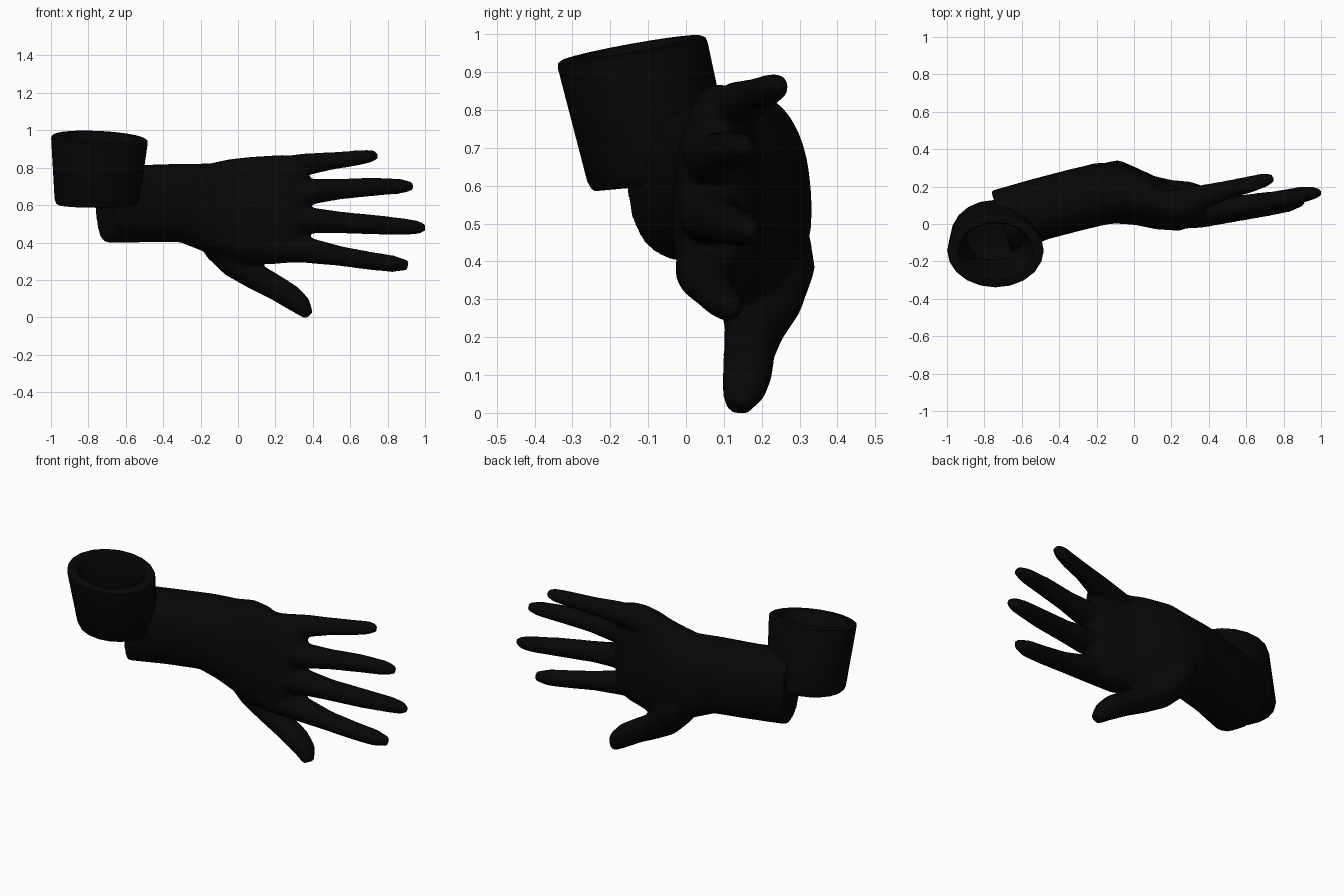
import bpy, bmesh, math
from mathutils import Vector

black = bpy.data.materials.new("soft black")
black.diffuse_color = (0.002, 0.002, 0.002, 1)


def spow(v, p):
    return math.copysign(abs(v) ** p, v)


def bridge(bm, rings):
    """Skin consecutive rings of vertices with quads."""
    for a, b in zip(rings, rings[1:]):
        n = len(a)
        for i in range(n):
            bm.faces.new((a[i], a[(i + 1) % n], b[(i + 1) % n], b[i]))


def loft(bm, path, power=1.0, n=24):
    """Tube through (x, y, z, depth radius, width radius[, upward thinning, hollow])."""
    pts = [Vector(p[:3]) for p in path]
    rings = []
    for i, p in enumerate(path):
        t = (pts[min(i + 1, len(pts) - 1)] - pts[max(i - 1, 0)]).normalized()
        a = Vector((0, 1, 0))
        a = (a - t * a.dot(t)).normalized()
        b = t.cross(a)
        thin, hollow = p[5:7] if len(p) > 5 else (0, 0)
        ring = []
        for k in range(n):
            c = spow(math.cos(math.tau * k / n), power)
            s = spow(math.sin(math.tau * k / n), power)
            depth = p[3] * c * (1 - thin * s) - hollow * max(c, 0) ** 2
            ring.append(bm.verts.new(pts[i] + a * depth + b * p[4] * s))
        rings.append(ring)
    bridge(bm, rings)
    bm.faces.new(rings[0][::-1])
    bm.faces.new(rings[-1])


def finish(bm, name):
    bmesh.ops.recalc_face_normals(bm, faces=bm.faces)
    me = bpy.data.meshes.new(name)
    bm.to_mesh(me)
    bm.free()
    me.materials.append(black)
    ob = bpy.data.objects.new(name, me)
    bpy.context.collection.objects.link(ob)
    bpy.context.view_layer.objects.active = ob
    ob.select_set(True)
    return ob


hand = bmesh.new()

# Forearm, wrist and palm
loft(hand, [
    (-0.708, 0.010, 0.605, 0.176, 0.206),
    (-0.50, 0.080, 0.608, 0.166, 0.207),
    (-0.30, 0.132, 0.612, 0.166, 0.210),
    (-0.18, 0.160, 0.592, 0.166, 0.232, 0.06, 0.0),
    (-0.08, 0.168, 0.583, 0.164, 0.262, 0.11, 0.0),
    (0.05, 0.138, 0.570, 0.145, 0.288, 0.16, 0.012),
    (0.15, 0.102, 0.573, 0.131, 0.290, 0.20, 0.020),
    (0.25, 0.084, 0.580, 0.118, 0.290, 0.16, 0.022),
    (0.31, 0.086, 0.585, 0.098, 0.282, 0.06, 0.015),
    (0.35, 0.086, 0.585, 0.072, 0.268),
    (0.38, 0.088, 0.585, 0.040, 0.250)], power=0.85, n=40)

# Fingers, from the smallest to the forefinger
fingers = [
    [(0.16, 0.105, 0.785, 0.070, 0.064), (0.36, 0.142, 0.817, 0.066, 0.060),
     (0.50, 0.183, 0.836, 0.050, 0.047), (0.62, 0.212, 0.850, 0.045, 0.042),
     (0.70, 0.235, 0.861, 0.038, 0.036), (0.745, 0.246, 0.868, 0.022, 0.022)],
    [(0.18, 0.080, 0.660, 0.095, 0.080), (0.38, 0.074, 0.671, 0.077, 0.069),
     (0.55, 0.095, 0.686, 0.057, 0.055), (0.72, 0.122, 0.698, 0.051, 0.050),
     (0.87, 0.145, 0.701, 0.041, 0.040), (0.935, 0.155, 0.700, 0.023, 0.023)],
    [(0.18, 0.070, 0.528, 0.095, 0.080), (0.38, 0.064, 0.519, 0.080, 0.070),
     (0.55, 0.085, 0.507, 0.060, 0.058), (0.75, 0.122, 0.494, 0.053, 0.052),
     (0.90, 0.157, 0.484, 0.044, 0.044), (0.965, 0.166, 0.480, 0.034, 0.036),
     (1.003, 0.166, 0.480, 0.016, 0.020)],
    [(0.16, 0.065, 0.380, 0.095, 0.088), (0.36, 0.056, 0.361, 0.077, 0.070),
     (0.55, 0.070, 0.327, 0.057, 0.053), (0.70, 0.090, 0.303, 0.051, 0.049),
     (0.83, 0.110, 0.286, 0.045, 0.045), (0.91, 0.122, 0.278, 0.022, 0.027)],
]
for f in fingers:
    loft(hand, f)

# Thumb, from its fleshy base to the tip
loft(hand, [
    (-0.14, 0.205, 0.450, 0.125, 0.085),
    (-0.09, 0.212, 0.385, 0.130, 0.100),
    (-0.01, 0.198, 0.290, 0.108, 0.086),
    (0.09, 0.180, 0.220, 0.080, 0.072),
    (0.20, 0.167, 0.160, 0.068, 0.067),
    (0.285, 0.163, 0.108, 0.066, 0.065),
    (0.34, 0.153, 0.062, 0.059, 0.054),
    (0.376, 0.133, 0.012, 0.034, 0.030)])

hand_ob = finish(hand, "hand_and_forearm")
rm = hand_ob.modifiers.new("fuse", "REMESH")
rm.mode = "VOXEL"
rm.voxel_size = 0.011
rm.use_smooth_shade = True
sm = hand_ob.modifiers.new("soften", "SMOOTH")
sm.factor = 0.5
sm.iterations = 10

# Leaning oval cup: (height fraction, radius scale), outside up, inside down
cup = bmesh.new()
profile = [(0.0, 0.93), (0.02, 0.97), (0.08, 1.0), (0.5, 1.0), (0.95, 1.0),
           (0.985, 0.985), (1.0, 0.94), (1.0, 0.78), (0.97, 0.74), (0.5, 0.69),
           (0.15, 0.62), (0.12, 0.54)]
rings = []
for t, s in profile:
    cx, cy, cz = -0.754 + 0.014 * t, -0.06 - 0.085 * t, 0.602 + 0.361 * t
    rx, ry = (0.225 + 0.035 * t) * s, (0.194 + 0.004 * t) * s
    ring = []
    for k in range(20):
        w = math.tau * k / 20
        dx, dy = rx * math.cos(w), ry * math.sin(w)
        tilt = (0.09 + 0.09 * t) * dy - 0.05 * t * dx
        ring.append(cup.verts.new((cx + dx, cy + dy, cz + tilt)))
    rings.append(ring)
bridge(cup, rings)
cup.faces.new(rings[0][::-1])
cup.faces.new(rings[-1])
finish(cup, "cup")
hand_ob.select_set(False)
bpy.ops.object.shade_smooth_by_angle(angle=math.radians(40))
